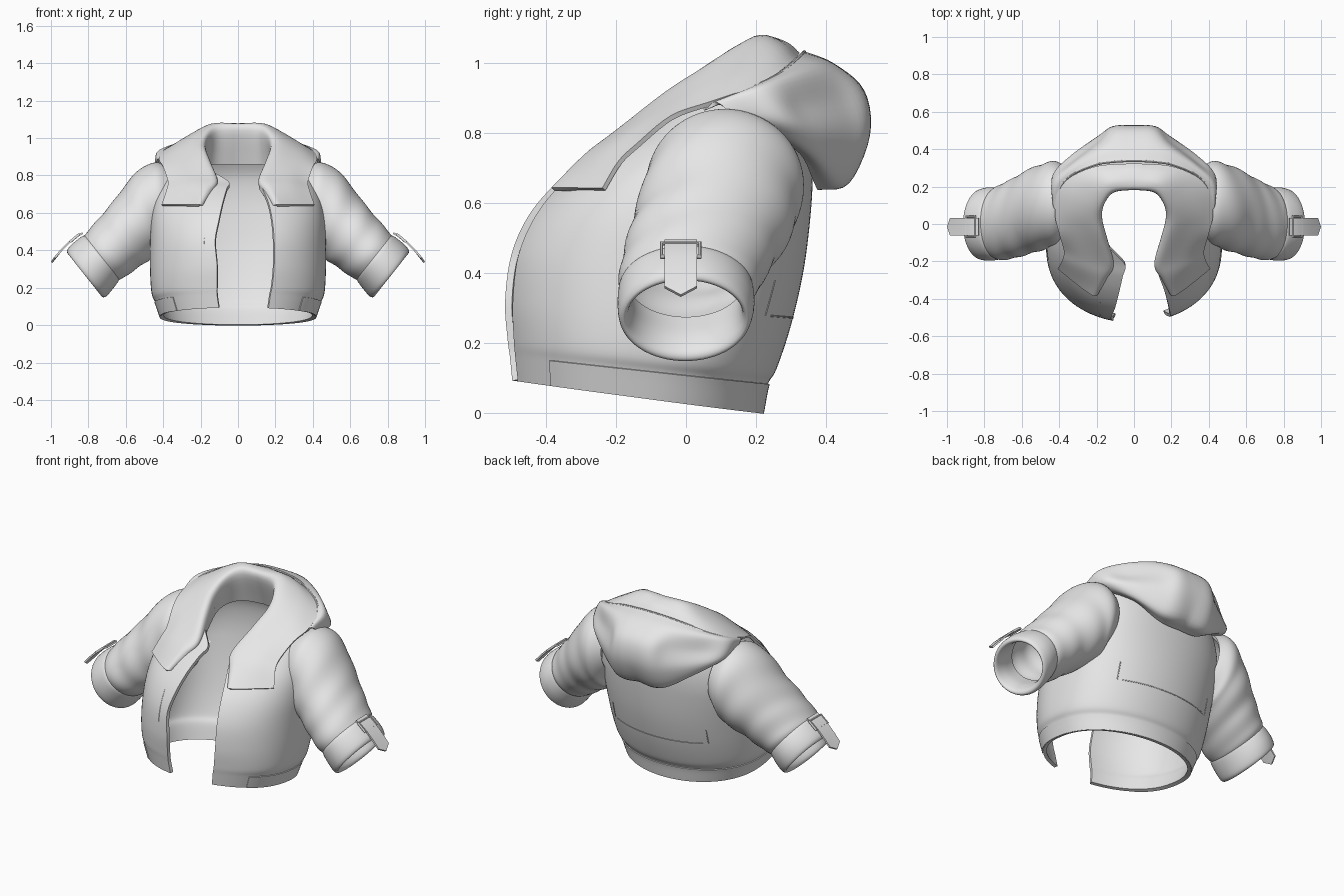
import bpy, math
from mathutils import Vector
from math import sin, cos, pi

cube = bpy.data.objects.get("Cube")
if cube:
    bpy.data.objects.remove(cube)

cloth = bpy.data.materials.new("grey_cloth")
cloth.use_nodes = True
GREY = (0.8, 0.8, 0.8, 1)
cloth.diffuse_color = GREY
cloth.node_tree.nodes["Principled BSDF"].inputs["Base Color"].default_value = GREY


def spline(pts, n):
    """Smooth curve through points, n steps per span (any dimension)."""
    p = [Vector(q) for q in pts]
    p = [p[0] * 2 - p[1]] + p + [p[-1] * 2 - p[-2]]
    out = []
    for i in range(1, len(p) - 2):
        a, b, c, d = p[i - 1:i + 3]
        for k in range(n):
            t = k / n
            out.append((b * 2 + (c - a) * t + (a * 2 - b * 5 + c * 4 - d) * t * t
                        + (b * 3 - a - c * 3 + d) * t ** 3) / 2)
    return out + [p[-2]]


def finish(obj, thick=0.0, mirror=False):
    """Apply thickness and mirroring, then shade."""
    bpy.ops.object.select_all(action='DESELECT')
    obj.select_set(True)
    bpy.context.view_layer.objects.active = obj
    if obj.type == 'CURVE':
        bpy.ops.object.convert(target='MESH')
        obj = bpy.context.object
    if mirror:
        m = obj.modifiers.new("mirror", 'MIRROR')
        m.use_clip = True
    if thick:
        s = obj.modifiers.new("thickness", 'SOLIDIFY')
        s.thickness, s.offset = thick, 0
    bpy.ops.object.convert(target='MESH')
    obj.data.materials.clear()
    obj.data.materials.append(cloth)
    bpy.ops.object.shade_smooth_by_angle(angle=math.radians(40))


def grid(name, rows, closed=False, **kw):
    """Skin a sheet or tube over rows of points."""
    n = len(rows[0])
    verts = [tuple(p) for r in rows for p in r]
    faces = [(i * n + j, i * n + (j + 1) % n, (i + 1) * n + (j + 1) % n, (i + 1) * n + j)
             for i in range(len(rows) - 1) for j in range(n if closed else n - 1)]
    me = bpy.data.meshes.new(name)
    me.from_pydata(verts, [], faces)
    obj = bpy.data.objects.new(name, me)
    bpy.context.collection.objects.link(obj)
    finish(obj, **kw)


def loft(name, curves, n=5, **kw):
    """Sheet through a few guide curves, smoothed both ways."""
    long = [spline(c, n) for c in curves]
    rows = [spline(col, n) for col in zip(*long)]
    grid(name, rows, **kw)


def tube(name, pts, radius, cyclic=False, mirror=False):
    cu = bpy.data.curves.new(name, 'CURVE')
    cu.dimensions = '3D'
    cu.bevel_depth, cu.bevel_resolution = radius, 2
    sp = cu.splines.new('POLY')
    sp.points.add(len(pts) - 1)
    for q, p in zip(sp.points, pts):
        q.co = (*p, 1)
    sp.use_cyclic_u = cyclic
    obj = bpy.data.objects.new(name, cu)
    bpy.context.collection.objects.link(obj)
    finish(obj, mirror=mirror)


# Torso levels: front z, back z, half width, front y, back y, left edge x, right edge x
STEPS = 6
torso = spline([
    (.095, .00, .405, -.497, .208, .16, .10), (.165, .085, .432, -.505, .225, .17, .11),
    (.215, .13, .452, -.511, .25, .18, .11), (.32, .25, .46, -.518, .29, .19, .11),
    (.45, .40, .46, -.503, .325, .19, .12), (.56, .55, .457, -.45, .345, .18, .10),
    (.65, .68, .44, -.37, .352, .16, .08), (.72, .79, .40, -.28, .34, .13, .06),
    (.76, .87, .35, -.21, .305, .12, .05), (.82, .93, .28, -.12, .26, .15, .15),
    (.87, .97, .21, -.03, .23, .17, .17)], STEPS)


def torso_point(level, a, grow=0.0):
    zf, zb, w, yf, yb = level[:5]
    c = cos(a)
    mid, half = (yf + yb) / 2, (yb - yf) / 2 + grow
    # The back grows squarer towards the shoulder blades
    power = .87 if c > 0 else .87 - .3 * min(1, max(0, zb) / .6)
    y = mid - half * math.copysign(abs(c) ** power, c)
    t = (y - yf) / (yb - yf)
    return Vector(((w + grow) * sin(a), y, zf + (zb - zf) * t))


def torso_rows(levels, grow=0.0, span=None, n=96):
    rows = []
    for lv in levels:
        lo = math.asin(lv[5] / lv[2])
        hi = 2 * pi - math.asin(lv[6] / lv[2])
        if span:
            lo, hi = span
        rows.append([torso_point(lv, lo + (hi - lo) * j / n, grow) for j in range(n + 1)])
    return rows


grid("torso", torso_rows(torso), thick=.02)
grid("hem_band", torso_rows(torso[:STEPS + 1], .005, (.9, 2 * pi - .9)), thick=.02)


# Stitched seams lying on the torso
def seam(name, stops):
    pts = [torso_point(torso[round(l * STEPS)], a, .0085) for l, a in
           [tuple(p) for p in spline(stops, 10)]]
    tube(name, pts, .003)


seam("back_seam", [(3.17, pi - .65), (3.17, pi), (3.17, pi + .65)])
for side in (-1, 1):
    seam("back_seam_end", [(l, pi + side * .72) for l in (3.17, 3.5, 3.84)])
seam("placket_seam_right", [(l, 2 * pi - .40) for l in (3.5, 4.5, 5.5)])

# Folded collar with lapels, from the lapel end to the centre back
inner = [(.185, -.335, .64), (.13, -.25, .71), (.12, -.19, .75), (.16, -.05, .80),
         (.19, .06, .83), (.18, .15, .85), (.12, .22, .86), (0, .25, .86)]
ridge = [(.205, -.38, .64), (.16, -.295, .72), (.118, -.22, .775), (.152, -.08, .86),
         (.178, .03, .935), (.165, .11, .995), (.11, .175, 1.035), (0, .19, 1.04)]
crown = [(.245, -.362, .64), (.195, -.275, .74), (.16, -.20, .80), (.19, -.06, .91),
         (.212, .04, .975), (.19, .13, 1.03), (.13, .21, 1.072), (0, .222, 1.072)]
slope = [(.32, -.305, .64), (.285, -.24, .735), (.275, -.17, .795), (.305, -.04, .885),
         (.33, .06, .935), (.29, .17, .99), (.18, .26, 1.045), (0, .285, 1.055)]
rim = [(.405, -.235, .64), (.38, -.19, .715), (.372, -.138, .765), (.40, -.04, .845),
       (.42, .07, .885), (.385, .21, .935), (.22, .30, 1.0), (0, .32, 1.025)]
loft("collar", [inner, ridge, crown, slope, rim], mirror=True, thick=.014)

# Hood hanging down the back, from the collar rim round to the shoulder blades
hood_edge = [(.41, .05, .87), (.40, .18, .925), (.33, .26, .965), (.2, .315, 1.01),
             (.1, .33, 1.025), (0, .335, 1.03)]
hood_top = [(.425, .09, .885), (.425, .21, .925), (.34, .30, .955), (.21, .385, .98),
            (.11, .42, .99), (0, .42, .995)]
hood_dip = [(.43, .12, .865), (.43, .25, .875), (.33, .33, .88), (.19, .435, .895),
            (.11, .50, .91), (0, .505, .92)]
hood_back = [(.425, .14, .85), (.42, .27, .83), (.33, .365, .81), (.19, .465, .79),
             (.11, .515, .79), (0, .52, .80)]
hood_low = [(.40, .15, .84), (.38, .27, .80), (.30, .36, .745), (.18, .43, .675),
            (.1, .46, .66), (0, .46, .67)]
hood_tuck = [(.35, .16, .83), (.33, .25, .80), (.26, .33, .745), (.16, .365, .67),
             (.09, .375, .645), (0, .375, .645)]
loft("hood", [hood_edge, hood_top, hood_dip, hood_back, hood_low, hood_tuck],
     mirror=True, thick=.012)
tube("hood_piping", [p + Vector((0, .003, .002)) for p in spline(hood_edge, 6)], .006, mirror=True)


# Sleeves: centre x, y, z, half depth, half height, lean
def tube_rows(rings, n, folds=0.0, sides=64):
    rows, levels = [], spline(rings, n)
    for i, (x, y, z, ry, rh, lean) in enumerate(levels):
        u = i / (len(levels) - 1)
        row = []
        for j in range(sides):
            t = 2 * pi * j / sides
            f = 1 + folds * sin(pi * u) * (sin(28 * u + 2 * cos(t)) + .6 * sin(17 * u - 3 * sin(t)))
            h = rh * f * sin(t)
            row.append((x + h * sin(lean), y + ry * f * cos(t), z + h * cos(lean)))
        rows.append(row)
    return rows


sleeve = [(.36, .11, .67, .185, .17, .05), (.42, .112, .655, .216, .21, .17),
          (.49, .092, .59, .222, .205, .4), (.57, .06, .505, .213, .178, .55),
          (.645, .028, .435, .205, .16, .63), (.71, .008, .375, .192, .15, .67),
          (.74, 0, .35, .175, .135, .67)]
# The cuff rolls over its rim and back inside
cuff = [(.72, 0, .365, .180, .142, .67), (.735, 0, .355, .192, .154, .67),
        (.775, 0, .315, .196, .163, .67), (.808, -.002, .28, .19, .163, .67),
        (.82, -.002, .268, .178, .148, .67), (.81, -.002, .28, .165, .13, .67),
        (.77, 0, .32, .158, .122, .67), (.71, 0, .375, .165, .128, .67)]
grid("sleeves", tube_rows(sleeve, 8, .016), closed=True, mirror=True, thick=.014)
grid("cuffs", tube_rows(cuff, 4), closed=True, mirror=True)

# Cuff straps with pointed ends and square buckles
path = [(.83, .492), (.86, .477), (.90, .445), (.945, .40), (.98, .36)]
strap = [[(x, -.015 + d, z) for d in (-.047, 0, .047)] for x, z in path]
strap[-1][1] = (.996, -.015, .335)
grid("cuff_straps", strap, mirror=True, thick=.01)
tube("buckles", [(.85, -.07, .485), (.85, .04, .485), (.895, .04, .447), (.895, -.07, .447)],
     .007, cyclic=True, mirror=True)
